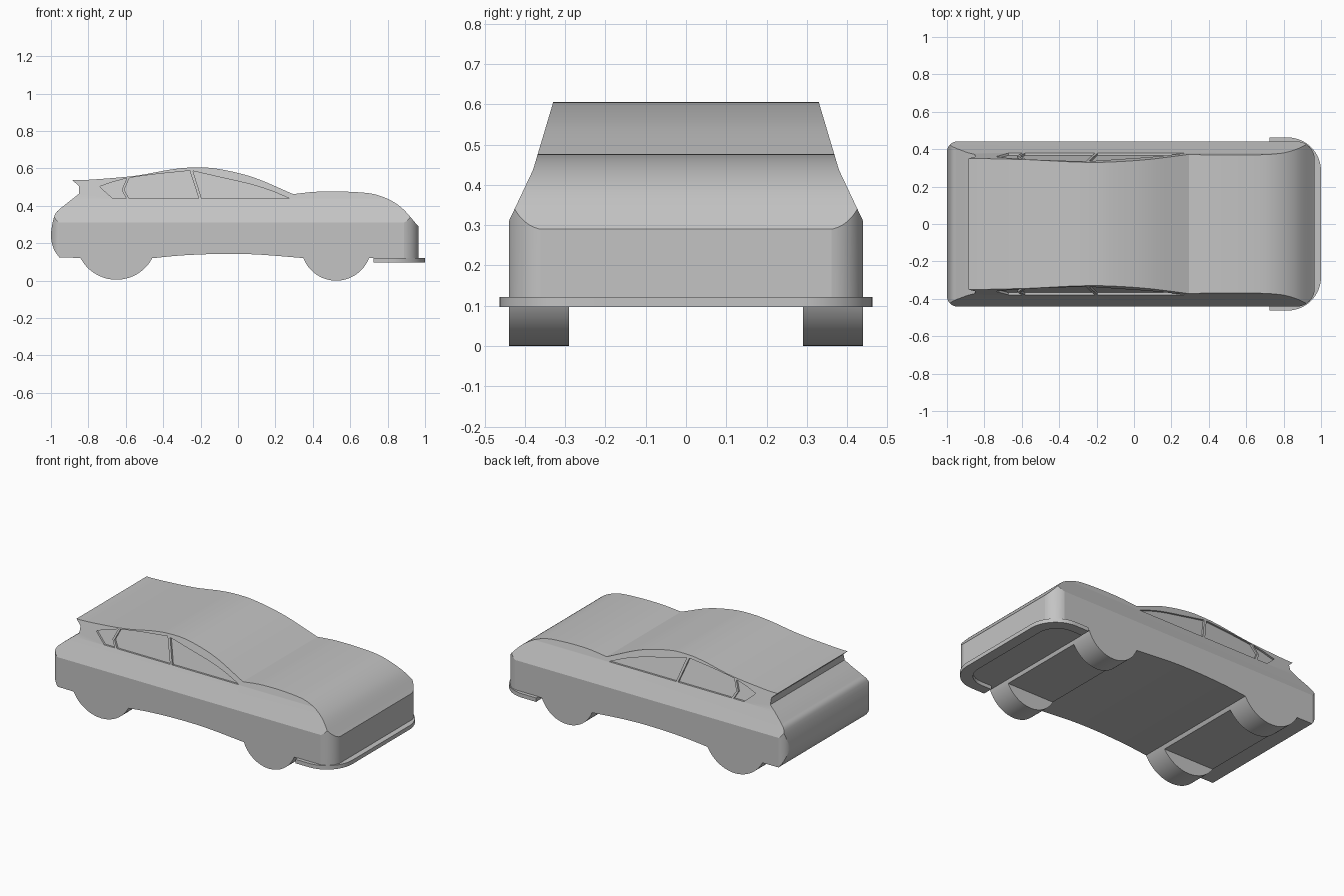
import bpy, bmesh, math
from mathutils import Vector

cube = bpy.data.objects.get("Cube")
if cube:
    bpy.data.objects.remove(cube, do_unlink=True)

grey = bpy.data.materials.new("plain_grey")
grey.use_nodes = True
grey.diffuse_color = (0.55, 0.55, 0.55, 1)
grey.node_tree.nodes["Principled BSDF"].inputs["Base Color"].default_value = (0.55, 0.55, 0.55, 1)

AXES = {
    "x": lambda u, v, t: (t, u, v),
    "y": lambda u, v, t: (u, t, v),
    "z": lambda u, v, t: (u, v, t),
}


def prism(name, outline, axis, lo, hi):
    """Extrude an outline along an axis; lo and hi may depend on its second coordinate."""
    bm = bmesh.new()
    at = AXES[axis]
    ends = []
    for end in (lo, hi):
        ends.append([bm.verts.new(at(u, v, end(v) if callable(end) else end)) for u, v in outline])
        bm.faces.new(ends[-1])
    n = len(outline)
    for i in range(n):
        j = (i + 1) % n
        bm.faces.new((ends[0][i], ends[0][j], ends[1][j], ends[1][i]))
    bmesh.ops.recalc_face_normals(bm, faces=bm.faces)
    mesh = bpy.data.meshes.new(name)
    bm.to_mesh(mesh)
    bm.free()
    mesh.materials.append(grey)
    obj = bpy.data.objects.new(name, mesh)
    bpy.context.collection.objects.link(obj)
    return obj


def combine(target, tool, operation):
    """Apply a boolean and remove the tool."""
    tool.hide_render = True
    mod = target.modifiers.new("shape", "BOOLEAN")
    mod.operation = operation
    mod.solver = "EXACT"
    mod.object = tool
    bpy.context.view_layer.objects.active = target
    bpy.ops.object.modifier_apply(modifier=mod.name)
    bpy.data.objects.remove(tool, do_unlink=True)


def curve(points, steps=8):
    """Smooth curve through the points."""
    p = [Vector(q) for q in points]
    p = [2 * p[0] - p[1]] + p + [2 * p[-1] - p[-2]]
    out = []
    for a, b, c, d in zip(p, p[1:], p[2:], p[3:]):
        for i in range(steps):
            t = i / steps
            out.append(0.5 * (2 * b + (c - a) * t + (2 * a - 5 * b + 4 * c - d) * t ** 2
                              + (3 * b - a - 3 * c + d) * t ** 3))
    return [tuple(q) for q in out + [p[-2]]]


def arc(cx, cy, r, start, end, steps=16):
    angles = [math.radians(start + (end - start) * i / steps) for i in range(steps + 1)]
    return [(cx + r * math.cos(a), cy + r * math.sin(a)) for a in angles]


def smooth(obj, degrees):
    bpy.ops.object.select_all(action="DESELECT")
    obj.select_set(True)
    bpy.context.view_layer.objects.active = obj
    bpy.ops.object.shade_smooth_by_angle(angle=math.radians(degrees))


# Side profile: roof with spoiler lip, bonnet, underside and rounded tail
roof = curve([(-0.885, 0.537), (-0.79, 0.54), (-0.555, 0.56), (-0.36, 0.594), (-0.24, 0.605),
              (-0.11, 0.598), (0.08, 0.553), (0.295, 0.463)])
bonnet = curve([(0.295, 0.463), (0.43, 0.476), (0.6, 0.475), (0.745, 0.458), (0.865, 0.398), (0.965, 0.29)])
underside = curve([(0.36, 0.12), (0.1, 0.14), (-0.1, 0.143), (-0.3, 0.135), (-0.46, 0.12)])
tail = curve([(-0.955, 0.123), (-0.985, 0.17), (-1, 0.245), (-0.98, 0.35), (-0.945, 0.39)])
lip = [(-0.85, 0.465), (-0.85, 0.505)]
body = prism("car_body", roof + bonnet[1:] + [(0.965, 0.12)] + underside + tail + lip, "y", -0.5, 0.5)

# Wheels, with the space between them cut back to a shallow floor block
for x, z, r in ((-0.65, 0.222, 0.217), (0.525, 0.188, 0.188)):
    combine(body, prism("wheel_pair", arc(x, z, r, 0, 354, 59), "y", -0.52, 0.52), "UNION")
tunnel = [(-0.291, -0.1), (0.291, -0.1), (0.291, 0.1), (-0.291, 0.1)]
combine(body, prism("wheel_gap", tunnel, "x", -1.2, 1.2), "DIFFERENCE")


# Leaning sides
def side_y(z):
    return 0.38 - 0.298 * (z - 0.437)


half = [(0.44, -0.1), (0.44, 0.31), (0.38, 0.437), (side_y(0.64), 0.64)]
section = half + [(-y, z) for y, z in reversed(half)]
combine(body, prism("side_trim", section, "x", -1.2, 1.2), "INTERSECT")

# Rounded corners in plan
corner = arc(0.867, 0.342, 0.1, 0, 90) + arc(-0.941, 0.382, 0.06, 90, 180)
plan = corner + [(x, -y) for x, y in reversed(corner)]
combine(body, prism("corner_trim", plan, "z", -0.2, 0.8), "INTERSECT")

# Recessed side windows, three on each side
front_window = curve([(-0.24, 0.586), (-0.07, 0.547), (0.064, 0.516), (0.17, 0.483), (0.275, 0.44)]) + [(-0.195, 0.44)]
middle_window = curve([(-0.58, 0.55), (-0.45, 0.568), (-0.258, 0.588)]) + [
    (-0.21, 0.44), (-0.582, 0.44), (-0.608, 0.485)]
rear_window = [(-0.74, 0.503), (-0.67, 0.528), (-0.595, 0.547), (-0.622, 0.485), (-0.598, 0.44), (-0.67, 0.44)]
for outline in (front_window, middle_window, rear_window):
    for s in (-1, 1):
        cutter = prism("window_cutter", outline, "y", lambda z: s * (side_y(z) - 0.012), s * 0.6)
        combine(body, cutter, "DIFFERENCE")
smooth(body, 9)

# U-shaped front splitter
outer = [(0.725, 0.463)] + arc(0.82, 0.283, 0.18, 90, 0)
inner = arc(0.80, 0.27, 0.13, 0, 90) + [(0.725, 0.40)]
loop = outer + [(x, -y) for x, y in reversed(outer)]
loop += [(x, -y) for x, y in reversed(inner)] + inner
splitter = prism("front_splitter", loop, "z", 0.097, 0.122)
smooth(splitter, 20)
